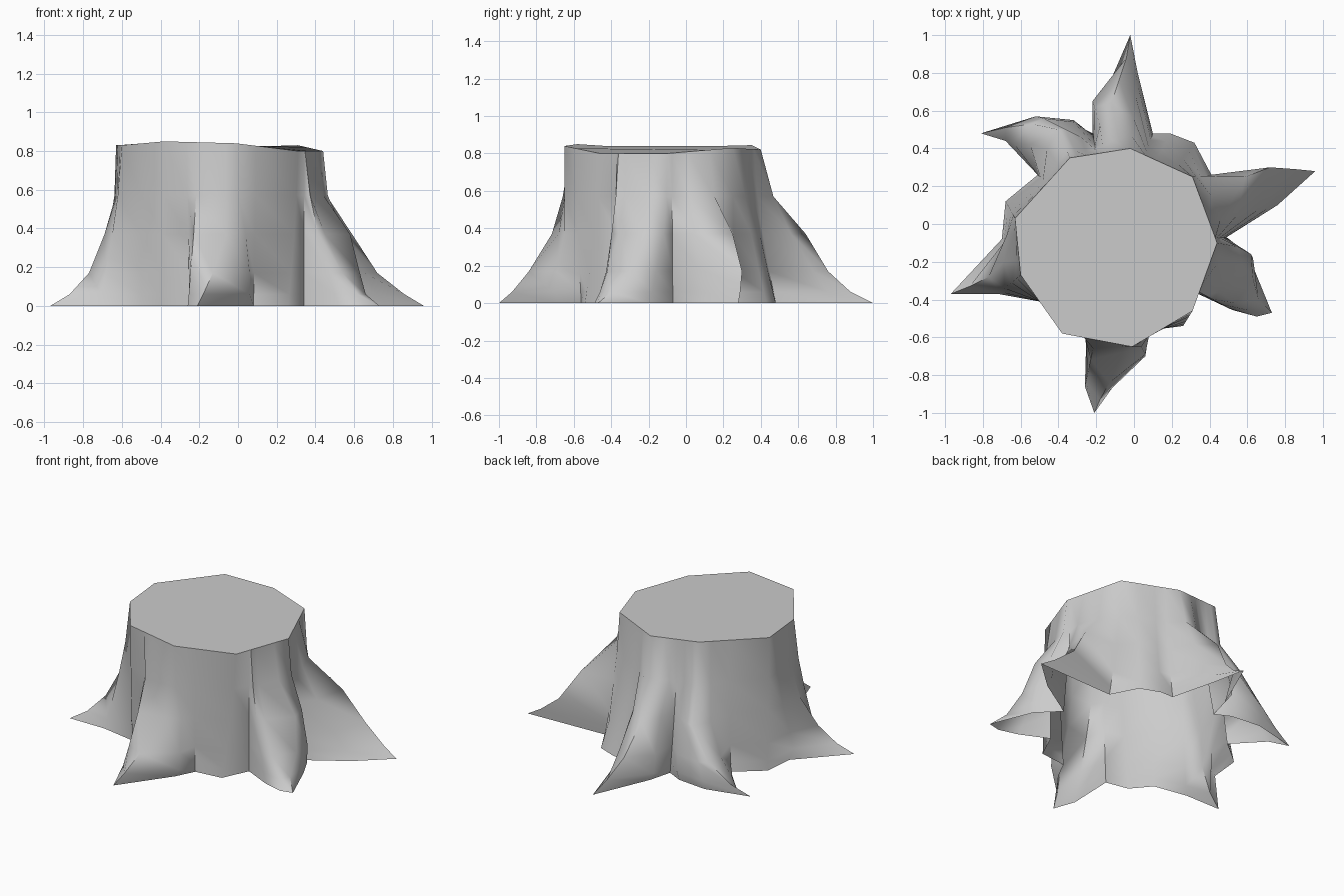
import bpy, bmesh, math
from mathutils import Vector

old = bpy.data.objects.get("Cube")
if old:
    bpy.data.objects.remove(old)

CENTER = Vector((-0.1, -0.12, 0))

# Cut rim corners, anticlockwise from the right-hand side of the plan
rim = [Vector(p) for p in (
    (0.44, -0.1, 0.8), (0.31, 0.25, 0.83), (-0.02, 0.4, 0.82),
    (-0.34, 0.35, 0.845), (-0.63, 0.03, 0.83), (-0.6, -0.27, 0.83),
    (-0.38, -0.58, 0.85), (-0.01, -0.65, 0.84), (0.31, -0.46, 0.8))]

# Columns around the trunk: a single point is a foot on the ground,
# four points are a root ridge or flank at shoulder, knee, ankle and ground
columns = [
    # left root
    [(0.49, -0.07)], [(0.76, 0.1)],
    [(0.59, 0.25), (0.72, 0.3), (0.86, 0.29), (0.96, 0.28)],
    [(0.41, 0.26)],
    # back root
    [(0.32, 0.43)], [(0.19, 0.48)], [(0.1, 0.48)], [(0.02, 0.8)],
    [(-0.12, 0.64), (-0.08, 0.76), (-0.04, 0.88), (-0.02, 1)],
    [(-0.18, 0.52), (-0.21, 0.62), (-0.22, 0.65), (-0.18, 0.63)],
    [(-0.22, 0.48)],
    # back right root
    [(-0.28, 0.46), (-0.32, 0.54), (-0.32, 0.55), (-0.32, 0.53)],
    [(-0.36, 0.5), (-0.48, 0.56), (-0.52, 0.57), (-0.52, 0.55)],
    [(-0.4, 0.5), (-0.54, 0.53), (-0.68, 0.51), (-0.81, 0.48)],
    [(-0.46, 0.4), (-0.55, 0.42), (-0.64, 0.43), (-0.68, 0.44)],
    # right root
    [(-0.51, 0.26)], [(-0.68, 0.12)],
    [(-0.67, -0.05), (-0.69, -0.1), (-0.7, -0.12), (-0.7, -0.08)],
    [(-0.69, -0.2), (-0.77, -0.28), (-0.87, -0.33), (-0.97, -0.37)],
    [(-0.72, -0.37)], [(-0.5, -0.41)],
    # front root
    [(-0.4, -0.53)], [(-0.25, -0.56)], [(-0.26, -0.86)],
    [(-0.06, -0.68), (-0.13, -0.84), (-0.18, -0.93), (-0.21, -1)],
    [(0.04, -0.65), (0.06, -0.69), (0.06, -0.7), (0.02, -0.68)],
    # front left root
    [(0.08, -0.56)], [(0.26, -0.54)], [(0.34, -0.37)], [(0.52, -0.455)],
    [(0.45, -0.36), (0.54, -0.42), (0.62, -0.46), (0.65, -0.49)],
    [(0.58, -0.23), (0.63, -0.29), (0.66, -0.4), (0.73, -0.47)],
    [(0.55, -0.12), (0.62, -0.16), (0.63, -0.18), (0.62, -0.2)],
]
LEVELS = (0.57, 0.37, 0.17, 0.06, 0)


def rim_point(angle):
    """Point where a ray from the centre meets the rim."""
    ray = Vector((math.cos(angle), math.sin(angle), 0))
    for a, b in zip(rim, rim[1:] + rim[:1]):
        da, db = (a - CENTER).cross(ray).z, (b - CENTER).cross(ray).z
        if da >= 0 > db and (a + b - 2 * CENTER).dot(ray) > 0:
            return a.lerp(b, da / (da - db))
    return rim[0].copy()


def bearing(column):
    d = Vector(column[0]).to_3d() - CENTER
    return math.atan2(d.y, d.x)


def descend(top, column):
    """Plan positions of a column at every level below the rim."""
    pts = [Vector(p).to_3d() for p in column]
    if len(pts) == 1:
        return [top.lerp(pts[0], (1 - z / top.z) ** 1.5) for z in LEVELS]
    return [top.lerp(pts[0], 0.22)] + pts


# Rim ends of the columns, with the nearest one moved onto each corner
tops = [rim_point(bearing(c)) for c in columns]
for corner in rim:
    i = min(range(len(tops)), key=lambda k: (tops[k] - corner).length)
    tops[i] = corner.copy()

# Trunk wall, open underneath, flaring into the roots
bm = bmesh.new()
strips = []
for top, column in zip(tops, columns):
    strip = [bm.verts.new(top)]
    for p, z in zip(descend(top, column), LEVELS):
        strip.append(bm.verts.new((p.x, p.y, z)))
    strips.append(strip)
for a, b in zip(strips, strips[1:] + strips[:1]):
    for k in range(len(LEVELS)):
        bm.faces.new((a[k], a[k + 1], b[k + 1], b[k]))

# Cut top
bm.faces.new([s[0] for s in strips])

mesh = bpy.data.meshes.new("tree_stump")
bm.to_mesh(mesh)
bm.free()
stump = bpy.data.objects.new("tree_stump", mesh)
bpy.context.collection.objects.link(stump)

grey = bpy.data.materials.new("plain_grey")
grey.use_nodes = True
colour = (0.6, 0.6, 0.6, 1)
grey.diffuse_color = colour
grey.node_tree.nodes["Principled BSDF"].inputs["Base Color"].default_value = colour
mesh.materials.append(grey)

bpy.ops.object.select_all(action="DESELECT")
stump.select_set(True)
bpy.context.view_layer.objects.active = stump
bpy.ops.object.shade_smooth_by_angle(angle=math.radians(65))
